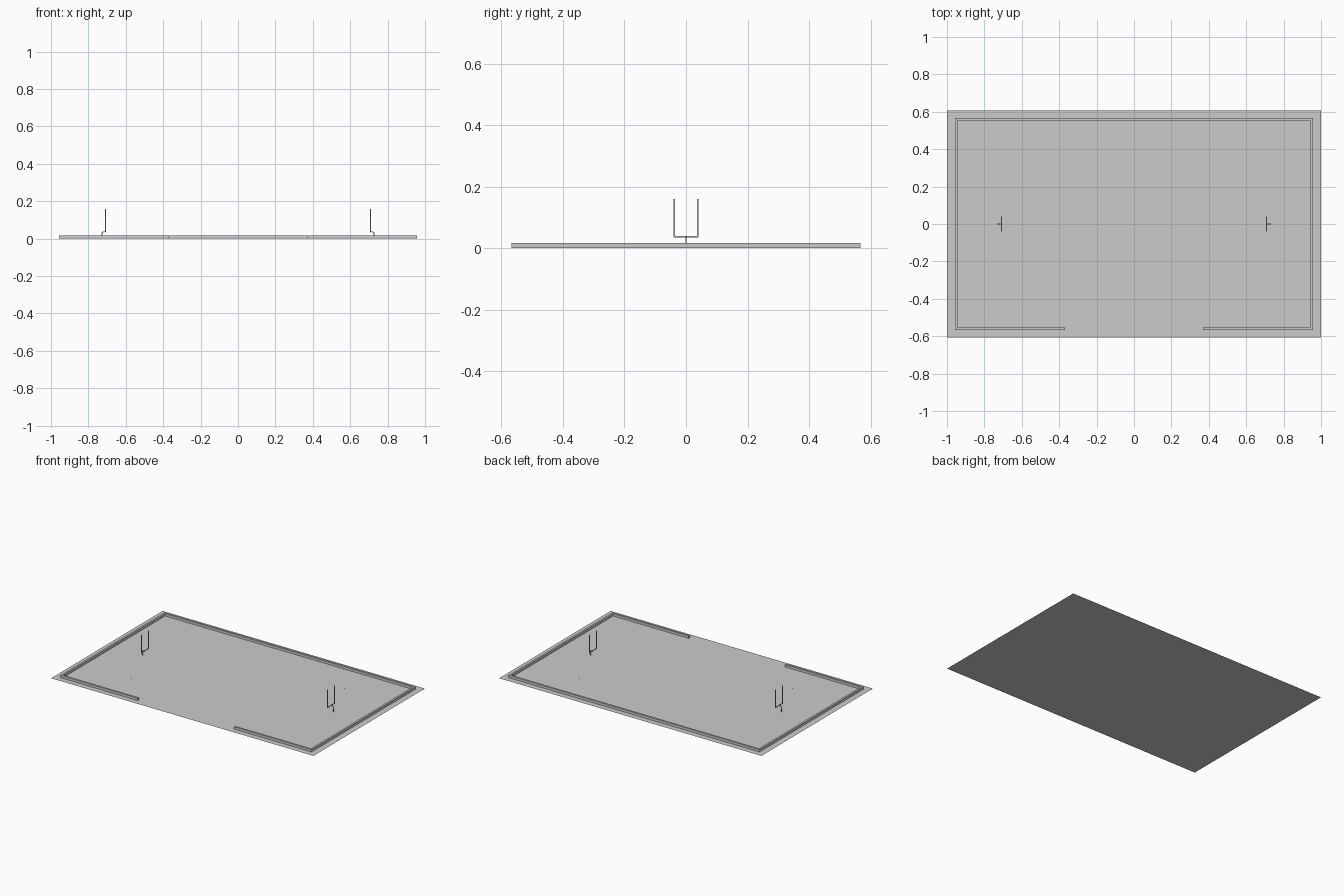
import bpy
import bmesh
from mathutils import Vector

cube = bpy.data.objects.get("Cube")
if cube:
    bpy.data.objects.remove(cube)


def make_material(name, value):
    mat = bpy.data.materials.new(name)
    mat.use_nodes = True
    color = (value, value, value, 1)
    mat.diffuse_color = color
    mat.node_tree.nodes["Principled BSDF"].inputs["Base Color"].default_value = color
    return mat


GREY = make_material("light grey", 0.6)


def add_object(name, bm):
    mesh = bpy.data.meshes.new(name)
    bmesh.ops.recalc_face_normals(bm, faces=bm.faces)
    bm.to_mesh(mesh)
    bm.free()
    mesh.materials.append(GREY)
    obj = bpy.data.objects.new(name, mesh)
    bpy.context.collection.objects.link(obj)
    return obj


def add_box(bm, low, high):
    low, high = Vector(low), Vector(high)
    verts = bmesh.ops.create_cube(bm, size=1)["verts"]
    bmesh.ops.scale(bm, vec=high - low, verts=verts)
    bmesh.ops.translate(bm, vec=(low + high) / 2, verts=verts)


def add_pipe(name, points, radius):
    curve = bpy.data.curves.new(name, "CURVE")
    curve.dimensions = "3D"
    curve.bevel_depth = radius
    curve.bevel_resolution = 1
    curve.use_fill_caps = True
    spline = curve.splines.new("POLY")
    spline.points.add(len(points) - 1)
    for p, co in zip(spline.points, points):
        p.co = (*co, 1)
    curve.materials.append(GREY)
    obj = bpy.data.objects.new(name, curve)
    bpy.context.collection.objects.link(obj)


# Flat ground sheet
bm = bmesh.new()
bmesh.ops.create_grid(bm, x_segments=1, y_segments=1, size=1)
bmesh.ops.scale(bm, vec=(1, 0.607, 1), verts=bm.verts)
add_object("ground", bm)

# Low perimeter wall with a wide opening in the front side
X, Y, T, H, GAP = 0.957, 0.567, 0.013, 0.017, 0.368
outline = [(-GAP, -Y), (-X, -Y), (-X, Y), (X, Y), (X, -Y), (GAP, -Y),
           (GAP, T - Y), (X - T, T - Y), (X - T, Y - T),
           (T - X, Y - T), (T - X, T - Y), (-GAP, T - Y)]
bm = bmesh.new()
base = bm.faces.new([bm.verts.new((x, y, 0)) for x, y in outline])
top = bmesh.ops.extrude_face_region(bm, geom=[base], use_keep_orig=True)["geom"]
bmesh.ops.translate(bm, vec=(0, 0, H),
                    verts=[v for v in top if isinstance(v, bmesh.types.BMVert)])
add_object("perimeter_wall", bm)

# Goal posts: curved neck, crossbar and two uprights at each end
BAR_Z, TOP_Z, HALF, R = 0.037, 0.16, 0.038, 0.0022
for side, label in ((-1, "right"), (1, "left")):
    inner, outer = side * 0.708, side * 0.728
    add_pipe(label + "_goal_neck",
             [(outer, 0, 0), (outer, 0, 0.026), (outer - side * 0.003, 0, 0.034),
              (outer - side * 0.008, 0, BAR_Z), (inner, 0, BAR_Z)], R * 1.2)
    bm = bmesh.new()
    add_box(bm, (inner - R, -HALF - R, BAR_Z - R), (inner + R, HALF + R, BAR_Z + R))
    for y in (-HALF, HALF):
        add_box(bm, (inner - R, y - R, BAR_Z + R), (inner + R, y + R, TOP_Z))
    add_object(label + "_goal_frame", bm)

    # Tiny field markers near each end
    bm = bmesh.new()
    for x, y in ((0.59, 0.32), (0.715, -0.33)):
        x, y = side * x, side * y
        add_box(bm, (x - 0.001, y - 0.001, 0), (x + 0.001, y + 0.001, 0.003))
    add_object(label + "_field_markers", bm)
